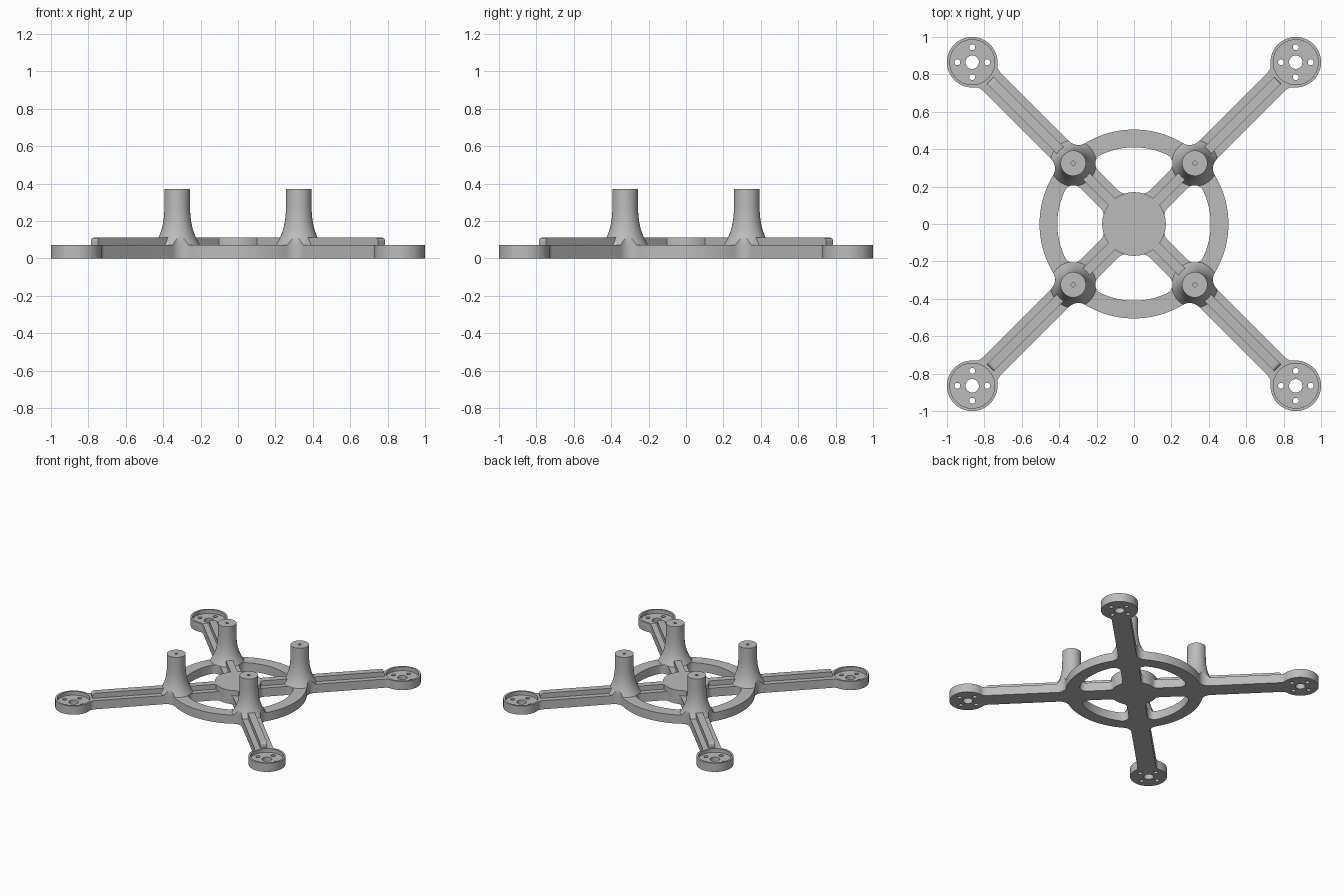
import bpy, bmesh, math
from mathutils import Matrix, Vector

if "Cube" in bpy.data.objects:
    bpy.data.objects.remove(bpy.data.objects["Cube"])

H, TOP = 0.07, 0.11               # frame height, rib and hub height
W, RIB = 0.068, 0.026             # half widths of arm and rib
HUB, RING_IN, RING_OUT = 0.17, 0.41, 0.505
PAD, PAD_R = 0.865 * math.sqrt(2), 0.135
POST = 0.325 * math.sqrt(2)
Q = math.pi / 4

grey = bpy.data.materials.new("grey_plastic")
grey.diffuse_color = (0.5, 0.5, 0.5, 1)
grey.use_nodes = True
grey.node_tree.nodes["Principled BSDF"].inputs["Base Color"].default_value = grey.diffuse_color


def arc(cx, cy, r, a0, a1, n=12):
    return [(cx + r * math.cos(a0 + (a1 - a0) * i / n),
             cy + r * math.sin(a0 + (a1 - a0) * i / n)) for i in range(n + 1)]


def circle(cx, cy, r, n=32):
    return arc(cx, cy, r, 0, 2 * math.pi, n)[:-1]


def turn(pts, a):
    c, s = math.cos(a), math.sin(a)
    return [(x * c - y * s, x * s + y * c) for x, y in pts]


def clean(pts):
    out = []
    for p in pts:
        if not out or math.dist(p, out[-1]) > 1e-4:
            out.append(p)
    if math.dist(out[0], out[-1]) < 1e-4:
        out.pop()
    return out


def add(name, mesh):
    ob = bpy.data.objects.new(name, mesh)
    bpy.context.collection.objects.link(ob)
    mesh.materials.clear()
    mesh.materials.append(grey)
    return ob


def from_bm(name, bm):
    bmesh.ops.recalc_face_normals(bm, faces=bm.faces)
    mesh = bpy.data.meshes.new(name)
    bm.to_mesh(mesh)
    bm.free()
    return add(name, mesh)


def baked(ob):
    dg = bpy.context.evaluated_depsgraph_get()
    return bpy.data.meshes.new_from_object(ob.evaluated_get(dg))


def prism(name, loops, z0, z1):
    """Solid plate from outlines; inner outlines become holes."""
    cu = bpy.data.curves.new(name, 'CURVE')
    cu.dimensions, cu.fill_mode, cu.extrude = '2D', 'BOTH', (z1 - z0) / 2
    for pts in loops:
        pts = clean(pts)
        sp = cu.splines.new('POLY')
        sp.points.add(len(pts) - 1)
        for p, (x, y) in zip(sp.points, pts):
            p.co = (x, y, 0, 1)
        sp.use_cyclic_u = True
    tmp = bpy.data.objects.new("outline", cu)
    bpy.context.collection.objects.link(tmp)
    bm = bmesh.new()
    bm.from_mesh(baked(tmp))
    bpy.data.objects.remove(tmp)
    bmesh.ops.remove_doubles(bm, verts=bm.verts, dist=1e-5)
    bmesh.ops.translate(bm, verts=bm.verts, vec=(0, 0, (z0 + z1) / 2))
    return from_bm(name, bm)


def boolean(ob, cutter, op):
    m = ob.modifiers.new("cut", 'BOOLEAN')
    m.operation, m.object, m.solver = op, cutter, 'EXACT'
    mesh = baked(ob)
    ob.modifiers.clear()
    ob.data = mesh


def open_bottom(ob, z):
    """Drop the hidden face where a part sits on the frame."""
    bm = bmesh.new()
    bm.from_mesh(ob.data)
    low = [f for f in bm.faces if f.normal.z < -0.9 and abs(f.calc_center_median().z - z) < 1e-3]
    bmesh.ops.delete(bm, geom=low, context='FACES')
    bm.to_mesh(ob.data)
    bm.free()


# Frame outline: pad, arm and ring joined by fillets
f = 0.05
dx = math.sqrt((PAD_R + f) ** 2 - (W + f) ** 2)
tp = math.atan2(W + f, -dx)
half = arc(PAD, 0, PAD_R, 0, tp, 28) + arc(PAD - dx, W + f, f, tp - math.pi, -math.pi / 2)
f = 0.07
fx = math.sqrt((RING_OUT + f) ** 2 - (W + f) ** 2)
phi = math.atan2(W + f, fx)
half += arc(fx, W + f, f, -math.pi / 2, phi - math.pi) + arc(0, 0, RING_OUT, phi, Q, 16)
arm = [(x, -y) for x, y in reversed(half)] + half

# Opening between two arms
f = 0.04
fx = math.sqrt((HUB + f) ** 2 - (W + f) ** 2)
phi = math.atan2(W + f, fx)
gap = arc(0, 0, HUB, Q, phi, 8) + arc(fx, W + f, f, phi - math.pi, -math.pi / 2)
f = 0.05
fx = math.sqrt((RING_IN - f) ** 2 - (W + f) ** 2)
phi = math.atan2(W + f, fx)
gap += arc(fx, W + f, f, -math.pi / 2, phi) + arc(0, 0, RING_IN, phi, Q, 16)
gap += [(y, x) for x, y in reversed(gap)]

angles = [Q + k * math.pi / 2 for k in range(4)]
outer = sum((turn(clean(arm), a) for a in angles), [])
gaps = [turn(gap, a) for a in angles]
pads = [(sx * 0.865, sy * 0.865) for sx in (-1, 1) for sy in (-1, 1)]

# Motor mount holes
holes = []
for px, py in pads:
    holes.append(circle(px, py, 0.036))
    for ox, oy in ((0.08, 0), (-0.08, 0), (0, 0.08), (0, -0.08)):
        holes.append(circle(px + ox, py + oy, 0.016, 20))

frame = prism("frame", [outer] + gaps + holes, 0, H)

# Shallow recess in each motor pad
recess = prism("recess_cutter", [circle(x, y, 0.12, 56) for x, y in pads], 0.04, 0.2)
boolean(frame, recess, 'DIFFERENCE')
bpy.data.objects.remove(recess)

# Hub
hub = prism("hub", [circle(0, 0, HUB, 64)], H, TOP)
open_bottom(hub, H)
parts = [frame, hub]


def rib(name, x0, x1, rounded, a):
    """Raised bar on an arm, with its outer top corner rounded."""
    r = 0.018
    end = arc(x1 - r, TOP - r, r, 0, math.pi / 2, 6) if rounded else [(x1, TOP)]
    bm = bmesh.new()
    face = bm.faces.new([bm.verts.new((x, -RIB, z))
                         for x, z in [(x0, H), (x1, H)] + end + [(x0, TOP)]])
    ext = bmesh.ops.extrude_face_region(bm, geom=[face])
    bmesh.ops.translate(bm, vec=(0, 2 * RIB, 0),
                        verts=[v for v in ext["geom"] if isinstance(v, bmesh.types.BMVert)])
    bm.transform(Matrix.Rotation(a, 4, 'Z'))
    ob = from_bm(name, bm)
    open_bottom(ob, H)
    return ob


# Flared posts with pilot holes, trimmed to the frame outline
trim = prism("trim_cutter", [outer] + gaps, 0, 0.5)
profile = [(0, 0.2), (0.011, 0.2), (0.011, 0.37), (0.068, 0.37)]
for i in range(15):
    t = 1 - i / 14
    profile.append((0.068 + 0.055 * (1 - t) ** 3, H + 0.25 * t))
profile.append((0, H))

for a in angles:
    parts.append(rib("inner_rib", 0.165, POST - 0.05, False, a))
    parts.append(rib("outer_rib", POST + 0.05, 1.086, True, a))
    bm = bmesh.new()
    vs = [bm.verts.new((r, 0, z)) for r, z in profile]
    es = [bm.edges.new(p) for p in zip(vs, vs[1:])]
    bmesh.ops.spin(bm, geom=vs + es, cent=(0, 0, 0), axis=(0, 0, 1),
                   angle=2 * math.pi, steps=48)
    bmesh.ops.remove_doubles(bm, verts=bm.verts, dist=1e-5)
    bm.transform(Matrix.Translation(Vector((POST * math.cos(a), POST * math.sin(a), 0))))
    post = from_bm("post", bm)
    boolean(post, trim, 'INTERSECT')
    open_bottom(post, H)
    parts.append(post)
bpy.data.objects.remove(trim)

# Smooth shading on curved walls
bpy.ops.object.select_all(action='DESELECT')
for ob in parts:
    ob.select_set(True)
bpy.context.view_layer.objects.active = frame
bpy.ops.object.shade_smooth_by_angle(angle=math.radians(30))
